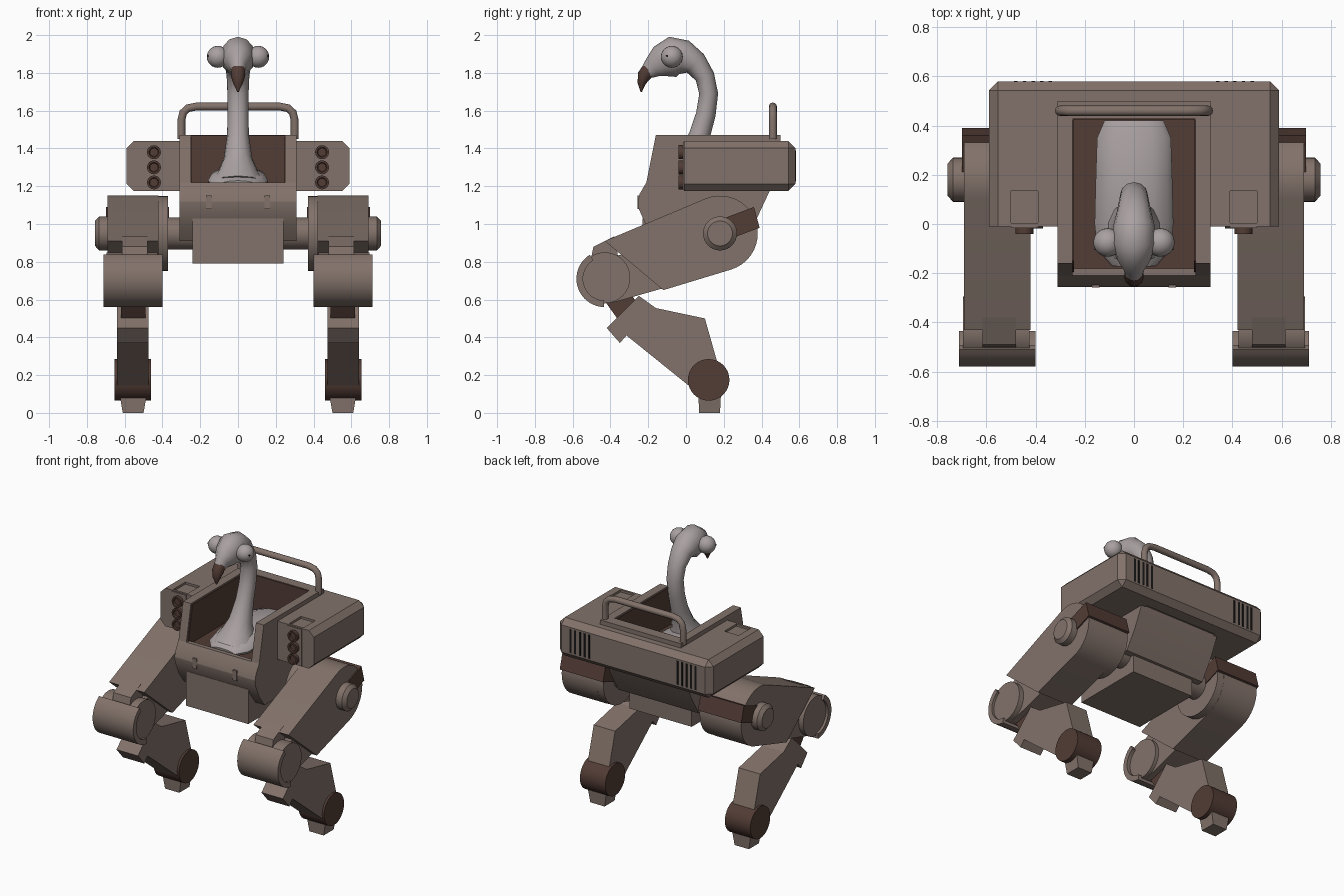
import bpy, bmesh, math
from mathutils import Vector

if "Cube" in bpy.data.objects:
    bpy.data.objects.remove(bpy.data.objects["Cube"])


def material(name, rgb):
    m = bpy.data.materials.new(name)
    m.diffuse_color = (*rgb, 1)
    m.use_nodes = True
    m.node_tree.nodes["Principled BSDF"].inputs["Base Color"].default_value = m.diffuse_color
    return m


TAUPE = material("taupe armour", (0.225, 0.17, 0.145))
BROWN = material("dark brown", (0.085, 0.045, 0.035))
GREY = material("pale grey", (0.40, 0.355, 0.355))
BLACK = material("black", (0.01, 0.01, 0.01))


def loft(name, rings, mat, smooth=35):
    """Skin a list of equal-length point rings and cap both ends."""
    bm = bmesh.new()
    vs = [[bm.verts.new(p) for p in r] for r in rings]
    n = len(vs[0])
    for a, b in zip(vs, vs[1:]):
        for i in range(n):
            j = (i + 1) % n
            bm.faces.new((a[i], a[j], b[j], b[i]))
    bm.faces.new(vs[0])
    bm.faces.new(vs[-1])
    bmesh.ops.recalc_face_normals(bm, faces=bm.faces)
    me = bpy.data.meshes.new(name)
    bm.to_mesh(me)
    bm.free()
    me.materials.append(mat)
    if smooth:
        me.shade_smooth()
        me.set_sharp_from_angle(angle=math.radians(smooth))
    ob = bpy.data.objects.new(name, me)
    bpy.context.collection.objects.link(ob)
    return ob


def prism(name, prof, x0, x1, mat=TAUPE, smooth=20):
    """Extrude a (y, z) profile along x."""
    return loft(name, [[(x, y, z) for y, z in prof] for x in (x0, x1)], mat, smooth)


def box(name, x0, x1, y0, y1, z0, z1, mat=TAUPE):
    return prism(name, [(y0, z0), (y1, z0), (y1, z1), (y0, z1)], x0, x1, mat, 0)


def arc(cy, cz, r, a0, a1, n):
    return [(cy + r * math.cos(math.radians(a0 + (a1 - a0) * i / n)),
             cz + r * math.sin(math.radians(a0 + (a1 - a0) * i / n))) for i in range(n + 1)]


def turned(name, cy, cz, steps, mat=TAUPE, n=32):
    """Round part along x from (x, radius) steps."""
    return loft(name, [[(x, y, z) for y, z in arc(cy, cz, r, 0, 360, n)[:-1]] for x, r in steps], mat)


def sweep(name, path, mat, n=12, smooth=50):
    """Tube through (x, y, z, side radius, other radius) stations."""
    pts = [Vector(p[:3]) for p in path]
    rings = []
    for i, p in enumerate(path):
        t = (pts[min(i + 1, len(pts) - 1)] - pts[max(i - 1, 0)]).normalized()
        side = Vector((1, 0, 0)) if abs(t.x) < 1e-4 else Vector((0, 1, 0))
        up = t.cross(side).normalized()
        rings.append([pts[i] + side * p[3] * math.cos(2 * math.pi * k / n)
                      + up * p[4] * math.sin(2 * math.pi * k / n) for k in range(n)])
    return loft(name, rings, mat, smooth)


def cut(ob, x0, x1, y0, y1, z0, z1, mat=TAUPE):
    c = box("cutter", x0, x1, y0, y1, z0, z1, mat)
    c.hide_render = True
    c.hide_set(True)
    m = ob.modifiers.new("cut", "BOOLEAN")
    m.operation, m.object, m.solver = "DIFFERENCE", c, "EXACT"


# Lower hull, cockpit walls and lining
prism("lower_hull", [(-0.21, 1.22), (-0.245, 1.16), (-0.255, 1.12), (-0.25, 1.08), (-0.21, 0.99),
                     (-0.15, 0.91), (0.3, 0.91), (0.38, 1.04), (0.45, 1.19), (-0.18, 1.19), (-0.18, 1.22)],
      -0.31, 0.31)
box("underside_box", -0.24, 0.24, -0.23, 0.28, 0.79, 1.03)
for s in (-1, 1):
    prism("cockpit_side", [(-0.21, 1.22), (-0.16, 1.47), (0.5, 1.47), (0.5, 1.18), (-0.2, 1.18)],
          s * 0.25, s * 0.31)
    prism("side_lining", [(-0.195, 1.23), (-0.15, 1.46), (0.43, 1.46), (0.43, 1.19), (-0.19, 1.19)],
          s * 0.244, s * 0.251, BROWN)
    box("front_peg", s * 0.14, s * 0.17, -0.258, -0.22, 1.08, 1.15)
box("cockpit_back", -0.25, 0.25, 0.43, 0.5, 1.18, 1.47)
box("back_lining", -0.25, 0.25, 0.422, 0.431, 1.19, 1.468, BROWN)
box("cockpit_floor", -0.25, 0.25, -0.18, 0.43, 1.19, 1.198, BROWN)

# Chamfered shoulder housing wrapped around the cockpit
shoulder = box("shoulder_housing", -0.59, 0.59, -0.01, 0.58, 1.175, 1.44)
bm = bmesh.new()
bm.from_mesh(shoulder.data)
bmesh.ops.bevel(bm, geom=[e for e in bm.edges if any(v.co.y > 0 for v in e.verts)
                          and not all(v.co.y < 0 for v in e.verts)],
                offset=0.038, segments=1, affect="EDGES")
bm.to_mesh(shoulder.data)
bm.free()
cut(shoulder, -0.28, 0.28, -0.1, 0.46, 1.0, 1.6)
for s in (-1, 1):
    cut(shoulder, s * 0.39, s * 0.5, 0.005, 0.135, 1.425, 1.5)
    box("lamp_panel", s * 0.39, s * 0.5, -0.016, 0, 1.18, 1.435)
    for z in (1.22, 1.3, 1.38):
        rings = [[(s * 0.445 + x, y, z + h) for x, h in arc(0, 0, r, 0, 360, 16)[:-1]]
                 for y, r in ((0, 0.037), (-0.04, 0.037), (-0.04, 0.026), (-0.03, 0.022))]
        loft("shoulder_lamp", rings, BROWN)
    for k in range(5):
        x = s * (0.34 + 0.035 * k)
        box("rear_vent", x - 0.007, x + 0.007, 0.575, 0.582, 1.225, 1.39, BLACK)

# Roll bar
half = [(0.3, 1.45), (0.3, 1.55), (0.29, 1.59), (0.265, 1.613), (0.22, 1.622)]
bar = [(-x, z) for x, z in half] + [(x, z) for x, z in reversed(half)]
pts = [Vector((x, 0.46, z)) for x, z in bar]
rings = []
for i, p in enumerate(pts):
    t = (pts[min(i + 1, 9)] - pts[max(i - 1, 0)]).normalized()
    u = t.cross(Vector((0, 1, 0)))
    rings.append([p + 0.021 * (u * math.cos(k * math.pi / 6) + Vector((0, 1, 0)) * math.sin(k * math.pi / 6))
                  for k in range(12)])
loft("roll_bar", rings, TAUPE, 50)

# Legs
thigh = [(-0.43, 0.91)] + arc(0.18, 0.95, 0.2, 112, -72, 20) + [(-0.12, 0.65)]
shell = arc(-0.43, 0.71, 0.15, 122, 268, 20) + arc(-0.43, 0.71, 0.115, 268, 122, 20)
shin = [(-0.42, 0.45), (-0.25, 0.62), (-0.16, 0.555), (0.1, 0.5), (0.165, 0.27), (0.12, 0.13),
        (0.02, 0.14), (-0.315, 0.41), (-0.35, 0.37)]
for s in (-1, 1):
    turned("hip_axle", 0.18, 0.95, [(s * 0.24, 0.085), (s * 0.45, 0.085)])
    turned("hip_drum", 0.18, 0.95, [(s * 0.37, 0.199), (s * 0.5, 0.199)])
    turned("hip_cap", 0.18, 0.95, [(s * 0.68, 0.09), (s * 0.735, 0.09), (s * 0.757, 0.066)])
    prism("thigh", thigh, s * 0.42, s * 0.69)
    prism("rear_thigh_plate", [(0.2, 1.03), (0.36, 1.09), (0.39, 0.98), (0.23, 0.92)],
          s * 0.365, s * 0.698, BROWN)
    prism("knee_bracket", [(-0.43, 0.82), (-0.33, 0.84), (-0.12, 0.66), (-0.4, 0.58)], s * 0.45, s * 0.66)
    prism("knee_pad", [(-0.5, 0.83), (-0.49, 0.88), (-0.38, 0.935), (-0.36, 0.83)], s * 0.48, s * 0.615)
    turned("knee_disc", -0.43, 0.715, [(s * 0.425, 0.135), (s * 0.695, 0.135)])
    prism("knee_shell", shell, s * 0.4, s * 0.712, smooth=30)
    prism("shin_strut", [(-0.45, 0.62), (-0.3, 0.64), (-0.25, 0.57), (-0.35, 0.48)], s * 0.49, s * 0.62, BROWN)
    prism("shin", shin, s * 0.475, s * 0.64)
    turned("ankle", 0.12, 0.175, [(s * 0.46, 0.11), (s * 0.655, 0.11)], BROWN)
    loft("foot", [[(s * (0.555 + a * w), 0.125 + b * d, z) for a, b in ((-1, -1), (1, -1), (1, 1), (-1, 1))]
                  for z, w, d in ((0, 0.055, 0.055), (0.1, 0.072, 0.06))], TAUPE, 0)

# Bird: body, neck and head, beak, eyes
sweep("bird_body", [(0, 0.42, 1.24, 0.12, 0.03), (0, 0.35, 1.24, 0.15, 0.05), (0, 0.2, 1.24, 0.155, 0.07),
                    (0, 0.0, 1.23, 0.16, 0.075), (0, -0.1, 1.22, 0.15, 0.05), (0, -0.17, 1.21, 0.09, 0.02)], GREY)
sweep("bird_neck_and_head", [
    (0, -0.03, 1.2, 0.155, 0.14), (0, 0.0, 1.27, 0.11, 0.11), (0, 0.03, 1.35, 0.075, 0.075),
    (0, 0.072, 1.47, 0.058, 0.056), (0, 0.105, 1.58, 0.055, 0.052), (0, 0.12, 1.69, 0.056, 0.05),
    (0, 0.1, 1.78, 0.06, 0.052), (0, 0.05, 1.85, 0.07, 0.066), (0, -0.01, 1.882, 0.085, 0.092),
    (0, -0.07, 1.885, 0.093, 0.108), (0, -0.13, 1.86, 0.075, 0.088), (0, -0.175, 1.83, 0.045, 0.058),
    (0, -0.205, 1.805, 0.036, 0.04)], GREY)
sweep("beak_tip", [(0, -0.19, 1.825, 0.038, 0.04), (0, -0.222, 1.785, 0.038, 0.036),
                   (0, -0.235, 1.745, 0.026, 0.022), (0, -0.237, 1.7, 0.004, 0.004)], BROWN)
for s in (-1, 1):
    ball = [(s * (0.107 - 0.058 * math.cos(math.pi * k / 12)), max(0.001, 0.058 * math.sin(math.pi * k / 12)))
            for k in range(13)]
    turned("eye", -0.075, 1.885, ball, GREY, 24)
    turned("pupil", -0.1, 1.89, [(s * 0.156, 0.006), (s * 0.161, 0.006)], BLACK, 10)
